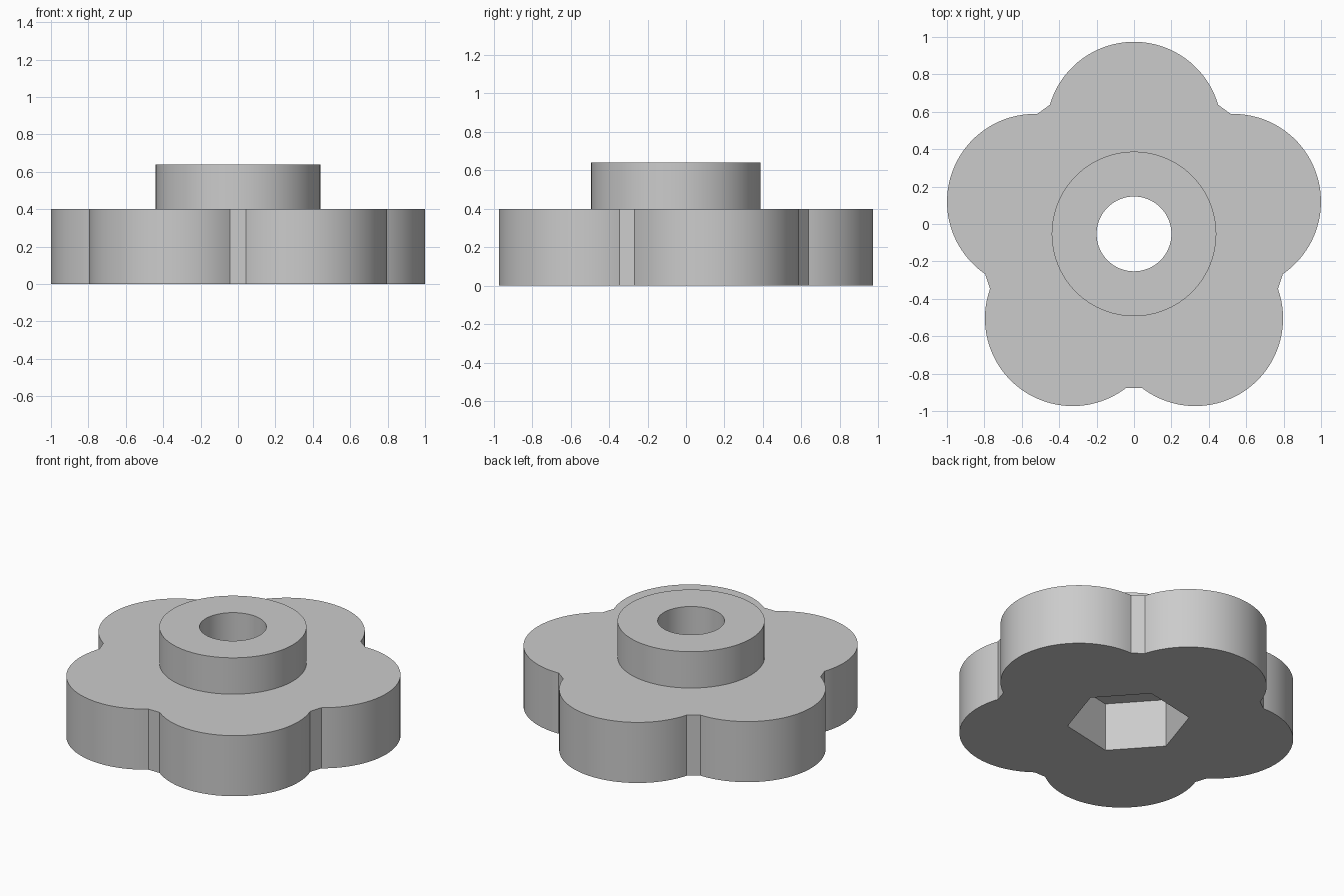
import bpy
import bmesh
from math import acos, cos, pi, radians, sin

cube = bpy.data.objects.get("Cube")
if cube:
    bpy.data.objects.remove(cube)

HUB_Y = -0.053        # the flower's axis, offset so the whole is centred
LOBE_DIST = 0.558     # axis to lobe centre
LOBE_R = 0.469
NOTCH_DIST = 0.823    # axis to the small flat between lobes
PLATE_TOP, HUB_TOP, POCKET_TOP = 0.4, 0.64, 0.32

grey = bpy.data.materials.new("plain_grey")
grey.use_nodes = True
grey.diffuse_color = (0.6, 0.6, 0.6, 1)
grey.node_tree.nodes["Principled BSDF"].inputs["Base Color"].default_value = (0.6, 0.6, 0.6, 1)


def prism(name, outline, z0, z1):
    """Extrude a closed outline, given about the axis, from z0 to z1."""
    bm = bmesh.new()
    base = bm.faces.new([bm.verts.new((x, y + HUB_Y, z0)) for x, y in outline])
    top = bmesh.ops.extrude_face_region(bm, geom=[base])["geom"]
    verts = [v for v in top if isinstance(v, bmesh.types.BMVert)]
    bmesh.ops.translate(bm, vec=(0, 0, z1 - z0), verts=verts)
    bmesh.ops.recalc_face_normals(bm, faces=bm.faces)
    mesh = bpy.data.meshes.new(name)
    bm.to_mesh(mesh)
    bm.free()
    mesh.materials.append(grey)
    obj = bpy.data.objects.new(name, mesh)
    bpy.context.collection.objects.link(obj)
    return obj


def ring(radius, sides, turn=0.0):
    return [(radius * cos(turn + 2 * pi * i / sides),
             radius * sin(turn + 2 * pi * i / sides)) for i in range(sides)]


def flower(steps=48):
    """Five arcs, joined by short flats."""
    half = pi / 5 + acos((NOTCH_DIST - LOBE_DIST * cos(pi / 5)) / LOBE_R)
    points = []
    for k in range(5):
        a = pi / 2 + k * 2 * pi / 5
        for i in range(steps + 1):
            t = a - half + 2 * half * i / steps
            points.append((LOBE_DIST * cos(a) + LOBE_R * cos(t),
                           LOBE_DIST * sin(a) + LOBE_R * sin(t)))
    return points


def combine(target, tool, operation):
    mod = target.modifiers.new(operation.title(), 'BOOLEAN')
    mod.object, mod.operation, mod.solver = tool, operation, 'EXACT'
    bpy.context.view_layer.objects.active = target
    bpy.ops.object.modifier_apply(modifier=mod.name)
    bpy.data.objects.remove(tool)


# Flower plate with raised hub
knob = prism("flower_knob", flower(), 0, PLATE_TOP)
combine(knob, prism("hub", ring(0.44, 96), PLATE_TOP / 2, HUB_TOP), 'UNION')

# Round bore and hexagonal nut pocket underneath
combine(knob, prism("bore", ring(0.2, 64), -0.1, HUB_TOP + 0.1), 'DIFFERENCE')
combine(knob, prism("nut_pocket", ring(0.367, 6, radians(12)), -0.1, POCKET_TOP), 'DIFFERENCE')

# Smooth walls, sharp rims
bpy.ops.object.select_all(action='DESELECT')
knob.select_set(True)
bpy.context.view_layer.objects.active = knob
bpy.ops.object.shade_smooth_by_angle(angle=radians(25))
